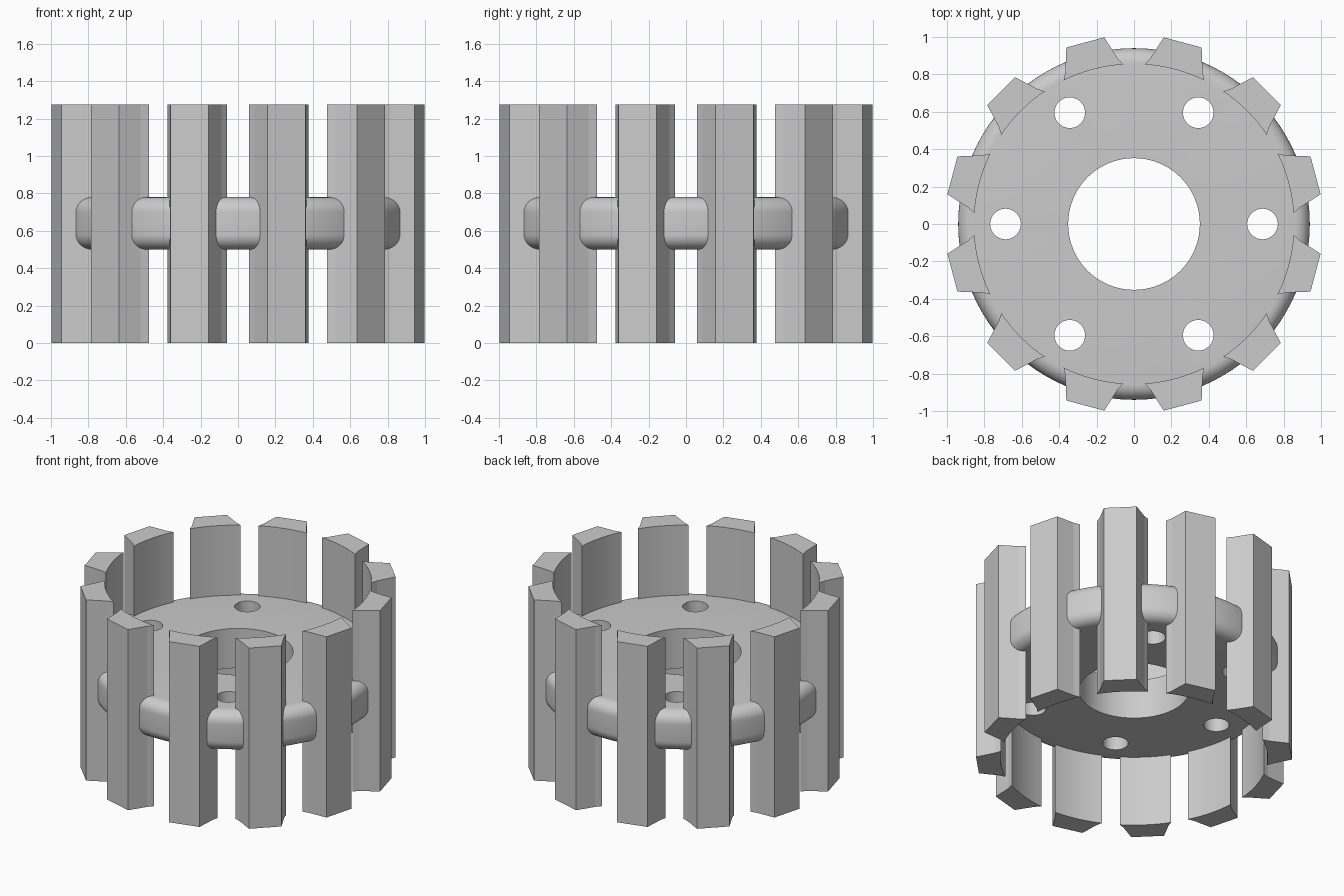
import bpy, bmesh, math
from mathutils import Matrix, Vector

cube = bpy.data.objects.get("Cube")
if cube:
    bpy.data.objects.remove(cube, do_unlink=True)

HEIGHT = 1.275
DISC_LOW, DISC_TOP = 0.5, 0.78
BARS = 12

grey = bpy.data.materials.new("plain grey")
grey.use_nodes = True
colour = (0.6, 0.6, 0.6, 1)
grey.diffuse_color = colour
grey.node_tree.nodes["Principled BSDF"].inputs["Base Color"].default_value = colour


def add_object(name, bm):
    bmesh.ops.recalc_face_normals(bm, faces=bm.faces)
    mesh = bpy.data.meshes.new(name)
    bm.to_mesh(mesh)
    bm.free()
    mesh.materials.append(grey)
    obj = bpy.data.objects.new(name, mesh)
    bpy.context.collection.objects.link(obj)
    return obj


def activate(obj):
    bpy.ops.object.select_all(action='DESELECT')
    obj.select_set(True)
    bpy.context.view_layer.objects.active = obj


def smooth(obj):
    activate(obj)
    bpy.ops.object.shade_smooth_by_angle(angle=math.radians(20))


# Disc with a centre bore and a rounded rim, spun from its cross-section
def make_disc(bore, radius, fillet, steps=96):
    profile = [(bore, DISC_TOP), (bore, DISC_LOW)]
    for centre_z, start in ((DISC_LOW + fillet, -90), (DISC_TOP - fillet, 0)):
        for i in range(9):
            a = math.radians(start + 90 * i / 8)
            profile.append((radius - fillet + fillet * math.cos(a),
                            centre_z + fillet * math.sin(a)))
    bm = bmesh.new()
    rings = []
    for s in range(steps):
        turn = Matrix.Rotation(2 * math.pi * s / steps, 3, 'Z')
        rings.append([bm.verts.new(turn @ Vector((r, 0, z))) for r, z in profile])
    n = len(profile)
    for s in range(steps):
        a, b = rings[s], rings[(s + 1) % steps]
        for i in range(n):
            j = (i + 1) % n
            bm.faces.new((a[i], b[i], b[j], a[j]))
    return add_object("disc", bm)


disc = make_disc(0.352, 0.94, 0.08)

# Six bolt holes through the disc
bm = bmesh.new()
for k in range(6):
    place = (Matrix.Rotation(k * math.pi / 3, 4, 'Z')
             @ Matrix.Translation((0.687, 0, (DISC_LOW + DISC_TOP) / 2)))
    bmesh.ops.create_cone(bm, cap_ends=True, segments=32, radius1=0.082,
                          radius2=0.082, depth=0.6, matrix=place)
cutter = add_object("hole_cutter", bm)
cutter.hide_render = True
cut = disc.modifiers.new("holes", 'BOOLEAN')
cut.operation = 'DIFFERENCE'
cut.solver = 'EXACT'
cut.object = cutter
activate(disc)
bpy.ops.object.modifier_apply(modifier=cut.name)
bpy.data.objects.remove(cutter, do_unlink=True)
smooth(disc)


# Bar outline: flat outer face, flared sides, inner face curved about the axis
def bar_outline():
    half = math.radians(11.1)
    pts = [(0.88, -0.144), (1.005, -0.105), (1.005, 0.105), (0.88, 0.144)]
    for i in range(9):
        a = half - 2 * half * i / 8
        pts.append((0.855 * math.cos(a), 0.855 * math.sin(a)))
    return pts


# Ring of upright bars
for k in range(BARS):
    turn = Matrix.Rotation(2 * math.pi * (k + 0.5) / BARS, 3, 'Z')
    bm = bmesh.new()
    base = bm.faces.new([bm.verts.new(turn @ Vector((r, t, 0)))
                         for r, t in bar_outline()])
    extruded = bmesh.ops.extrude_face_region(bm, geom=[base], use_keep_orig=True)
    top = [v for v in extruded["geom"] if isinstance(v, bmesh.types.BMVert)]
    bmesh.ops.translate(bm, verts=top, vec=(0, 0, HEIGHT))
    bar = add_object("bar_%d" % (k + 1), bm)
    activate(bar)
    bpy.ops.object.shade_smooth_by_angle(angle=math.radians(5))
